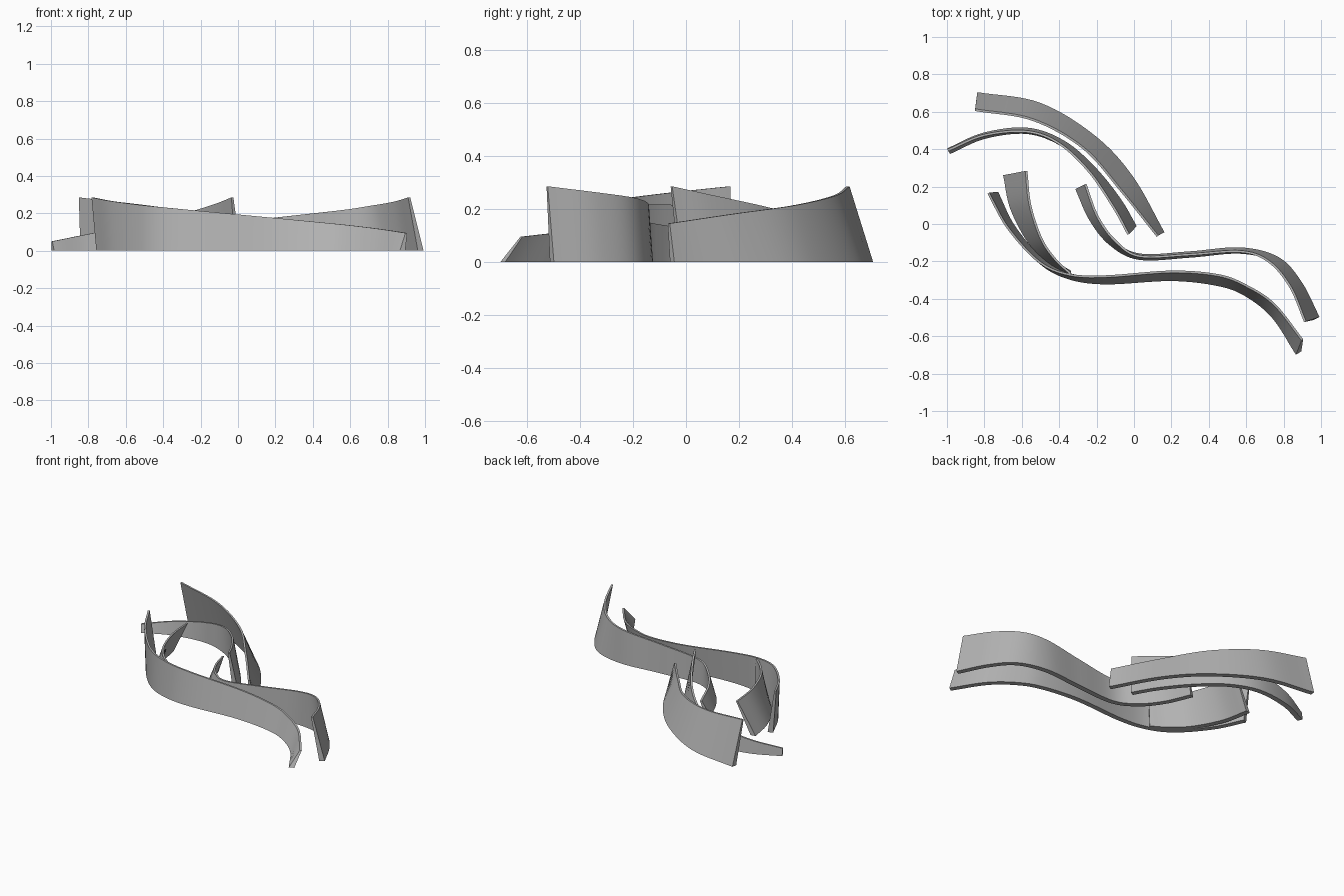
import bpy, bmesh
from mathutils import Vector

if "Cube" in bpy.data.objects:
    bpy.data.objects.remove(bpy.data.objects["Cube"])

grey = bpy.data.materials.new("neutral_grey")
grey.use_nodes = True
COLOUR = (0.45, 0.45, 0.45, 1)
grey.diffuse_color = COLOUR
grey.node_tree.nodes["Principled BSDF"].inputs["Base Color"].default_value = COLOUR

STEPS = 8          # samples per span
FOOT, RIM = 0.017, 0.006   # half thickness at the base and the top


def smooth_path(points):
    """Catmull-Rom curve through the plan points."""
    p = [Vector(q) for q in points]
    p = [2 * p[0] - p[1]] + p + [2 * p[-1] - p[-2]]
    out = []
    for i in range(1, len(p) - 2):
        a, b, c, d = p[i - 1:i + 3]
        for s in range(STEPS):
            t = s / STEPS
            out.append(0.5 * (2 * b + (c - a) * t + (2 * a - 5 * b + 4 * c - d) * t * t
                              + (3 * b - a - 3 * c + d) * t ** 3))
    return out + [p[-2]]


def side_vectors(path):
    last = len(path) - 1
    dirs = [(path[min(i + 1, last)] - path[max(i - 1, 0)]).normalized() for i in range(last + 1)]
    return [Vector((-d.y, d.x)) for d in dirs]


def wall(name, foot_points, rim_points, start_height, end_height):
    """Leaning ribbon wall, thick at the foot and thin at the rim."""
    foot, rim = smooth_path(foot_points), smooth_path(rim_points)
    lengths = [0]
    for a, b in zip(foot, foot[1:]):
        lengths.append(lengths[-1] + (b - a).length)
    bm = bmesh.new()
    rings = []
    for f, r, nf, nr, run in zip(foot, rim, side_vectors(foot), side_vectors(rim), lengths):
        z = start_height + (end_height - start_height) * run / lengths[-1]
        corners = [(f - nf * FOOT, 0), (f + nf * FOOT, 0), (r + nr * RIM, z), (r - nr * RIM, z)]
        rings.append([bm.verts.new((q.x, q.y, h)) for q, h in corners])
    for a, b in zip(rings, rings[1:]):
        for k in range(4):
            bm.faces.new((a[k], a[(k + 1) % 4], b[(k + 1) % 4], b[k]))
    bm.faces.new(rings[0])
    bm.faces.new(rings[-1])
    bmesh.ops.recalc_face_normals(bm, faces=bm.faces)
    mesh = bpy.data.meshes.new(name)
    bm.to_mesh(mesh)
    bm.free()
    mesh.materials.append(grey)
    obj = bpy.data.objects.new(name, mesh)
    bpy.context.collection.objects.link(obj)
    bpy.ops.object.select_all(action="DESELECT")
    obj.select_set(True)
    bpy.context.view_layer.objects.active = obj
    bpy.ops.object.shade_smooth_by_angle()


# Outer back wall
wall("outer_back_wall",
     [(-.84, .688), (-.51, .633), (-.22, .46), (-.02, .245), (.148, -.052)],
     [(-.85, .61), (-.54, .557), (-.27, .405), (-.07, .18), (.126, -.065)], .285, .145)

# Inner back wall
wall("inner_back_wall",
     [(-.99, .39), (-.8, .472), (-.57, .498), (-.38, .43), (-.22, .293), (-.085, .125), (0, -.02)],
     [(-.995, .395), (-.8, .475), (-.57, .494), (-.4, .43), (-.24, .28), (-.11, .09), (-.03, -.055)],
     .05, .285)

# Long front wall
wall("long_front_wall",
     [(-.742, .165), (-.65, -.02), (-.5, -.195), (-.35, -.278), (-.15, -.306), (.2, -.288),
      (.45, -.315), (.6, -.37), (.75, -.49), (.88, -.69)],
     [(-.778, .165), (-.675, -.02), (-.51, -.2), (-.35, -.27), (-.15, -.28), (.2, -.255),
      (.45, -.274), (.6, -.33), (.75, -.43), (.9, -.62)], .285, .095)

# Middle S-shaped wall
wall("middle_wall",
     [(-.298, .193), (-.225, .03), (-.12, -.1), (.03, -.175), (.3, -.163), (.57, -.142),
      (.765, -.192), (.883, -.32), (.977, -.505)],
     [(-.26, .213), (-.195, .04), (-.1, -.09), (.03, -.172), (.3, -.163), (.57, -.147),
      (.72, -.2), (.835, -.335), (.915, -.523)], .1, .285)

# Short left wall
wall("short_wall",
     [(-.683, .264), (-.645, .085), (-.55, -.095), (-.445, -.2), (-.345, -.265)],
     [(-.576, .284), (-.555, .1), (-.495, -.08), (-.42, -.19), (-.34, -.265)], .21, .22)
